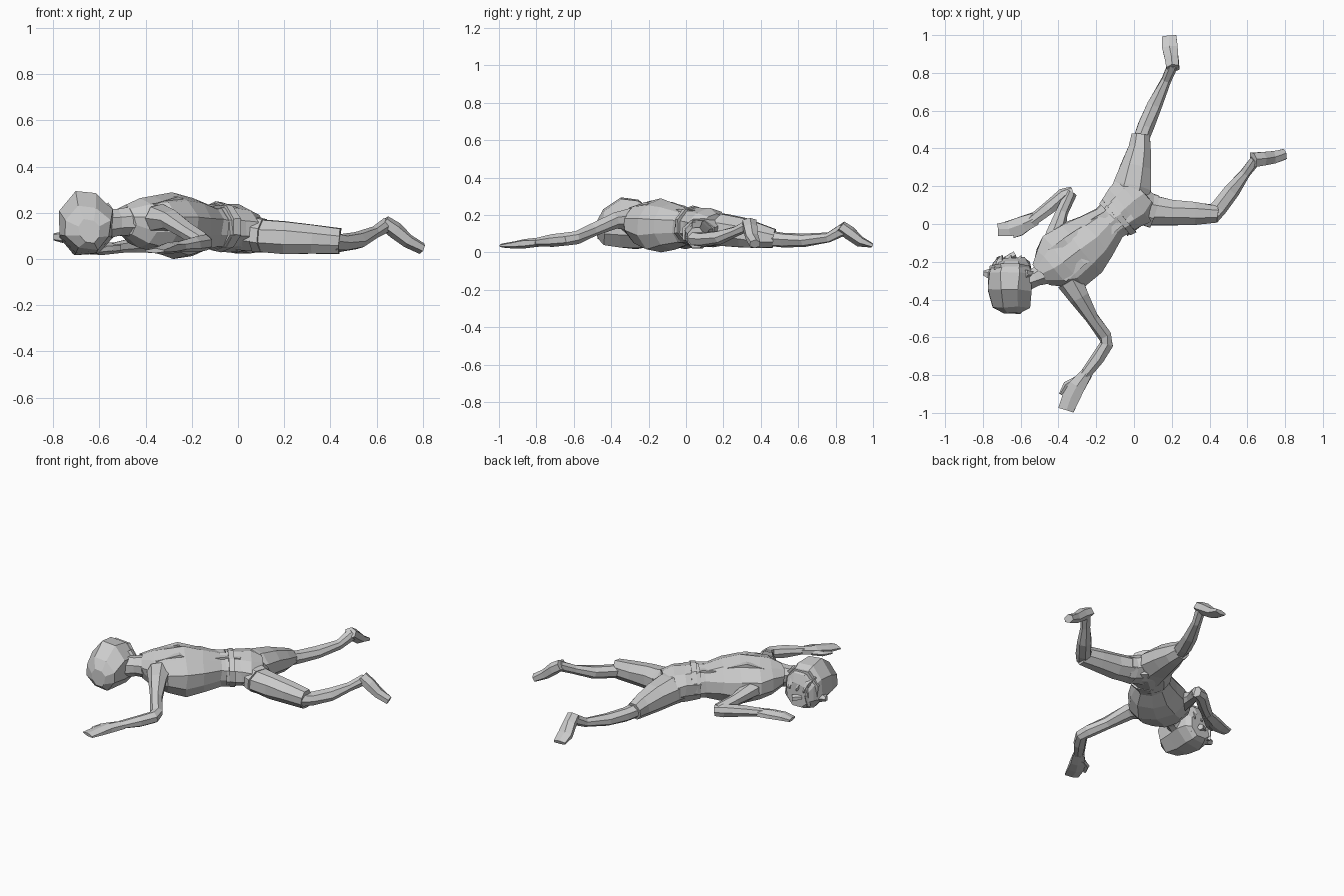
import bpy, bmesh, math, random
from mathutils import Vector

random.seed(4)
UP = Vector((0, 0, 1))


def tube(name, stations, sides=7, jitter=0.003, axis=None):
    """Loft flat-sided rings; station = x, y, z, half width, half height."""
    bm = bmesh.new()
    rings = []
    pts = [Vector(s[:3]) for s in stations]
    for i, s in enumerate(stations):
        t = axis or pts[min(i + 1, len(pts) - 1)] - pts[max(i - 1, 0)]
        t = Vector(t).normalized()
        side = UP.cross(t).normalized()
        up = t.cross(side)
        ring = []
        for k in range(sides):
            a = 2 * math.pi * (k + 0.5) / sides
            p = pts[i] + side * math.cos(a) * s[3] * 1.04 + up * math.sin(a) * s[4] * 1.04
            ring.append(bm.verts.new(p + Vector([random.uniform(-jitter, jitter) for _ in range(3)])))
        rings.append(ring)
    for a, b in zip(rings, rings[1:]):
        for k in range(sides):
            n = (k + 1) % sides
            bm.faces.new((a[k], a[n], b[n], b[k]))
    bm.faces.new(rings[0][::-1])
    bm.faces.new(rings[-1])
    bmesh.ops.recalc_face_normals(bm, faces=bm.faces)
    mesh = bpy.data.meshes.new(name)
    bm.to_mesh(mesh)
    bm.free()
    ob = bpy.data.objects.new(name, mesh)
    bpy.context.collection.objects.link(ob)
    return ob


def strap(name, points, w=0.016, h=0.008):
    return tube(name, [(*p, w, h) for p in points], 4, 0.001)


# Torso, from neck to waist
tube("torso", [
    (-0.49, -0.265, 0.17, 0.07, 0.065),
    (-0.43, -0.235, 0.16, 0.13, 0.10),
    (-0.37, -0.20, 0.155, 0.175, 0.115),
    (-0.28, -0.13, 0.145, 0.165, 0.14),
    (-0.20, -0.07, 0.145, 0.138, 0.125),
    (-0.13, 0.00, 0.145, 0.10, 0.095),
    (-0.08, 0.05, 0.14, 0.11, 0.095)], 10, 0.006, (0.77, 0.64, 0))
tube("neck", [(-0.59, -0.30, 0.155, 0.065, 0.07), (-0.52, -0.28, 0.165, 0.05, 0.06),
              (-0.44, -0.24, 0.17, 0.075, 0.07)], 8)
tube("pelvis", [
    (-0.11, 0.025, 0.14, 0.112, 0.10),
    (-0.05, 0.085, 0.14, 0.13, 0.10),
    (0.00, 0.125, 0.135, 0.145, 0.10),
    (0.05, 0.165, 0.13, 0.105, 0.08)], 10, 0.005, (0.77, 0.64, 0))
tube("waistband", [(-0.095, 0.035, 0.145, 0.12, 0.104), (-0.07, 0.055, 0.145, 0.128, 0.104)],
     10, 0.003, (0.77, 0.64, 0))

# Head, turned to its left: crown towards -y, face towards +y
tube("head", [
    (-0.645, -0.472, 0.125, 0.045, 0.05),
    (-0.65, -0.44, 0.14, 0.098, 0.095),
    (-0.657, -0.35, 0.16, 0.117, 0.14),
    (-0.655, -0.26, 0.155, 0.12, 0.135),
    (-0.65, -0.205, 0.14, 0.10, 0.11),
    (-0.65, -0.18, 0.12, 0.075, 0.07)], 8, 0.006, (0, 1, 0))
strap("hair_edge", [(-0.755, -0.23, 0.09), (-0.755, -0.23, 0.18), (-0.70, -0.22, 0.255),
                    (-0.61, -0.22, 0.25), (-0.56, -0.23, 0.19)], 0.014, 0.014)
strap("brow", [(-0.72, -0.195, 0.06), (-0.715, -0.18, 0.13), (-0.71, -0.19, 0.18)], 0.012, 0.012)
tube("nose", [(-0.68, -0.185, 0.11, 0.016, 0.012), (-0.63, -0.16, 0.10, 0.02, 0.02)], 5)
strap("mouth", [(-0.595, -0.195, 0.07), (-0.59, -0.182, 0.11), (-0.595, -0.195, 0.15)], 0.01, 0.01)
tube("hair_tuft", [(-0.76, -0.265, 0.10, 0.03, 0.025), (-0.80, -0.26, 0.10, 0.012, 0.015)], 5)
for i in range(3):
    x = -0.72 + i * 0.05
    tube("fringe_lock", [(x, -0.25, 0.22, 0.024, 0.022), (x + 0.01, -0.20, 0.195, 0.02, 0.018),
                         (x + 0.02, -0.17, 0.15, 0.005, 0.006)], 5)
tube("ear", [(-0.57, -0.26, 0.24, 0.02, 0.012), (-0.535, -0.265, 0.20, 0.015, 0.012)], 5)

# Arms
tube("right_arm", [
    (-0.34, -0.30, 0.18, 0.07, 0.06),
    (-0.29, -0.385, 0.175, 0.052, 0.042),
    (-0.22, -0.50, 0.125, 0.036, 0.034),
    (-0.155, -0.59, 0.085, 0.036, 0.034),
    (-0.145, -0.635, 0.075, 0.034, 0.034),
    (-0.19, -0.71, 0.068, 0.038, 0.033),
    (-0.26, -0.80, 0.058, 0.029, 0.022)], 7)
tube("right_hand", [
    (-0.25, -0.79, 0.058, 0.034, 0.024),
    (-0.30, -0.855, 0.052, 0.046, 0.024),
    (-0.335, -0.92, 0.045, 0.052, 0.018),
    (-0.36, -0.985, 0.04, 0.046, 0.011)], 6)
tube("right_thumb", [(-0.30, -0.82, 0.05, 0.018, 0.018), (-0.36, -0.85, 0.045, 0.014, 0.014),
                     (-0.39, -0.90, 0.04, 0.009, 0.009)], 5)
tube("left_upper_arm", [
    (-0.41, -0.13, 0.16, 0.07, 0.07),
    (-0.42, -0.055, 0.14, 0.052, 0.05),
    (-0.385, 0.06, 0.105, 0.034, 0.036),
    (-0.335, 0.165, 0.075, 0.03, 0.034)], 7)
tube("left_forearm", [
    (-0.325, 0.17, 0.07, 0.03, 0.034),
    (-0.37, 0.155, 0.07, 0.036, 0.036),
    (-0.45, 0.085, 0.065, 0.036, 0.032),
    (-0.545, 0.015, 0.055, 0.03, 0.022)], 7)
tube("left_hand", [
    (-0.52, 0.03, 0.055, 0.036, 0.024),
    (-0.59, 0.0, 0.05, 0.048, 0.024),
    (-0.66, -0.025, 0.045, 0.045, 0.018),
    (-0.72, -0.03, 0.04, 0.036, 0.011)], 6)
tube("left_thumb", [(-0.55, -0.01, 0.05, 0.018, 0.018), (-0.60, -0.05, 0.045, 0.014, 0.014),
                    (-0.64, -0.065, 0.04, 0.008, 0.008)], 5)

# Left leg, pointing back
tube("left_thigh", [
    (-0.04, 0.10, 0.13, 0.10, 0.09),
    (-0.01, 0.20, 0.125, 0.105, 0.088),
    (0.01, 0.30, 0.11, 0.085, 0.082),
    (0.03, 0.40, 0.09, 0.063, 0.065),
    (0.035, 0.47, 0.08, 0.052, 0.052)], 8)
tube("left_shin", [
    (0.03, 0.44, 0.08, 0.042, 0.042),
    (0.06, 0.52, 0.072, 0.043, 0.038),
    (0.11, 0.63, 0.07, 0.04, 0.035),
    (0.17, 0.76, 0.085, 0.026, 0.027),
    (0.205, 0.845, 0.13, 0.028, 0.035)], 7)
tube("left_foot", [
    (0.205, 0.825, 0.145, 0.036, 0.032),
    (0.20, 0.875, 0.11, 0.038, 0.038),
    (0.19, 0.93, 0.065, 0.045, 0.028),
    (0.187, 0.995, 0.043, 0.042, 0.012)], 6)

# Right leg, out to the side
tube("right_thigh", [
    (0.02, 0.10, 0.125, 0.10, 0.085),
    (0.10, 0.07, 0.105, 0.082, 0.074),
    (0.20, 0.06, 0.098, 0.07, 0.074),
    (0.32, 0.057, 0.092, 0.062, 0.066),
    (0.44, 0.052, 0.083, 0.048, 0.055)], 8)
tube("right_shin", [
    (0.405, 0.04, 0.08, 0.045, 0.043),
    (0.45, 0.09, 0.075, 0.042, 0.037),
    (0.52, 0.18, 0.085, 0.04, 0.036),
    (0.59, 0.27, 0.12, 0.028, 0.026),
    (0.645, 0.34, 0.155, 0.03, 0.032)], 7)
tube("right_foot", [
    (0.63, 0.34, 0.165, 0.042, 0.032),
    (0.68, 0.345, 0.13, 0.038, 0.035),
    (0.735, 0.352, 0.085, 0.034, 0.03),
    (0.795, 0.37, 0.05, 0.032, 0.022)], 6)

# Trouser cuffs at the hips, and garment folds on the back
tube("right_hip_cuff", [(0.075, 0.075, 0.11, 0.092, 0.078), (0.11, 0.065, 0.107, 0.09, 0.076)], 8)
strap("shoulder_blade_left", [(-0.44, -0.15, 0.235), (-0.36, -0.09, 0.265), (-0.27, -0.03, 0.24)], 0.025, 0.014)
strap("shoulder_blade_right", [(-0.37, -0.29, 0.235), (-0.27, -0.20, 0.265), (-0.18, -0.14, 0.225)], 0.025, 0.014)
strap("waist_fold_left", [(-0.22, 0.01, 0.22), (-0.15, 0.05, 0.22), (-0.10, 0.11, 0.215)], 0.022, 0.016)
strap("waist_fold_right", [(-0.17, -0.08, 0.22), (-0.08, 0.0, 0.225), (-0.01, 0.04, 0.22)], 0.022, 0.016)

# Rest the lowest point on the ground
obs = list(bpy.context.collection.objects)
low = min(v.co.z for o in obs for v in o.data.vertices)
for o in obs:
    o.location.z = -low
